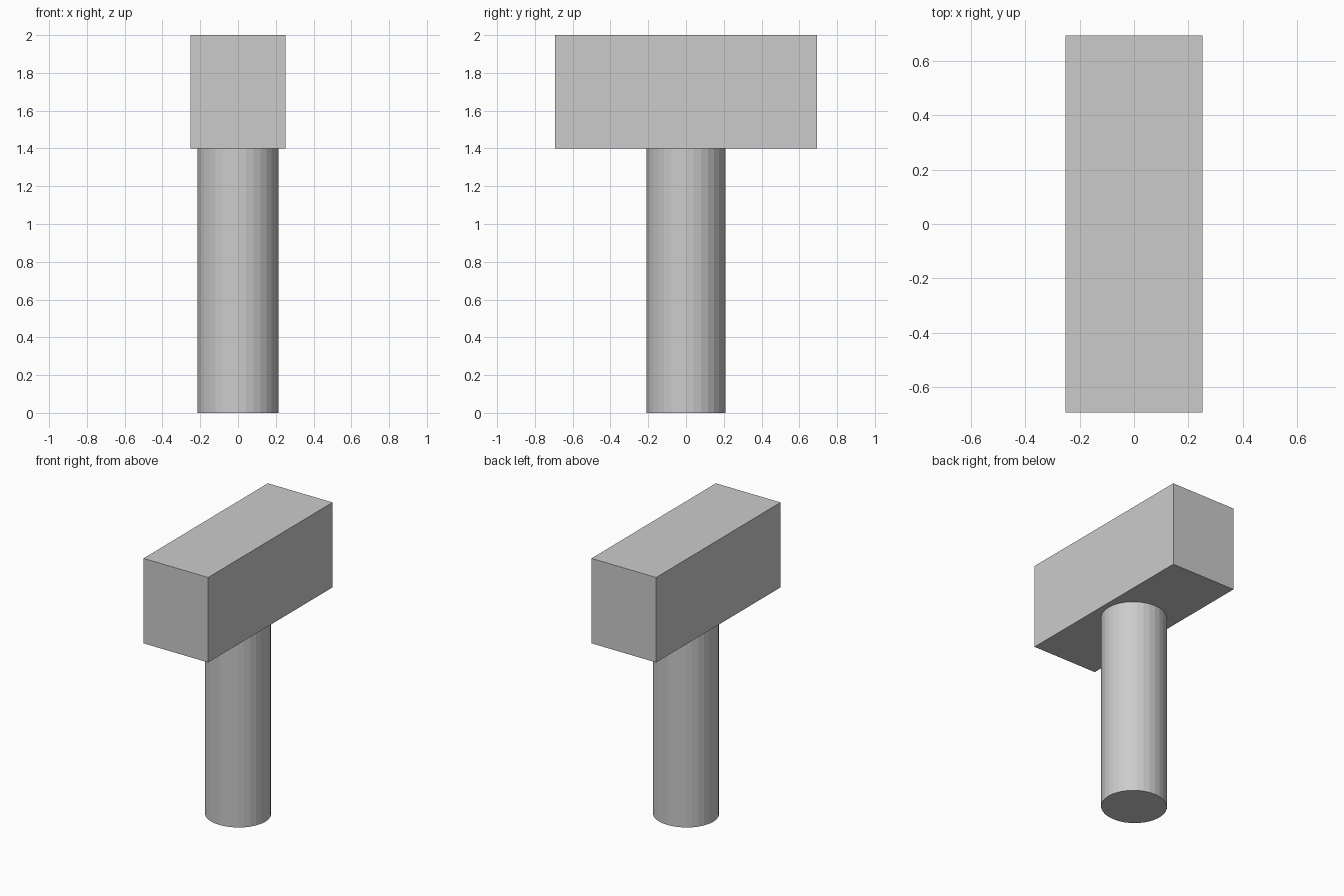
import bpy

if "Cube" in bpy.data.objects:
    bpy.data.objects.remove(bpy.data.objects["Cube"])

# Round handle: 32 flat sides, very slightly oval
bpy.ops.mesh.primitive_cylinder_add(vertices=32, radius=1, depth=1.4, location=(0, 0, 0.7))
handle = bpy.context.object
handle.name = "handle"
handle.scale = (0.214, 0.209, 1)
bpy.ops.object.transform_apply(location=False, rotation=False, scale=True)

# Block head lying along y on top of the handle
bpy.ops.mesh.primitive_cube_add(size=1, location=(0, 0, 1.7))
head = bpy.context.object
head.name = "hammer_head"
head.scale = (0.505, 1.388, 0.6)
bpy.ops.object.transform_apply(location=False, rotation=False, scale=True)
